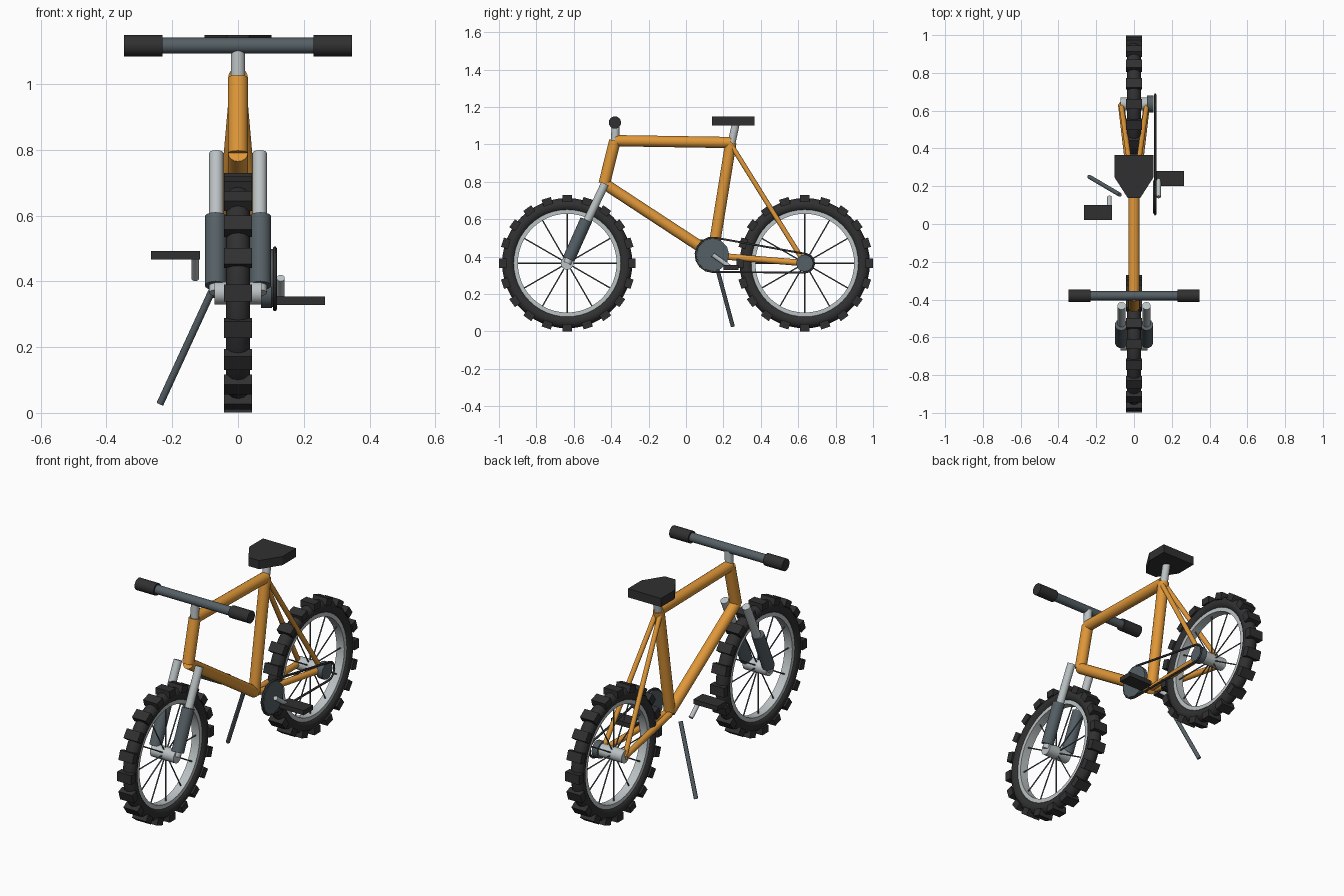
import bpy
import bmesh
from math import sin, cos, pi, radians, atan2, acos, hypot
from mathutils import Vector, Matrix

if "Cube" in bpy.data.objects:
    bpy.data.objects.remove(bpy.data.objects["Cube"], do_unlink=True)


def material(name, rgb):
    m = bpy.data.materials.new(name)
    m.use_nodes = True
    m.diffuse_color = (*rgb, 1)
    m.node_tree.nodes["Principled BSDF"].inputs["Base Color"].default_value = (*rgb, 1)
    return m


ORANGE = material("orange paint", (0.74, 0.31, 0.04))
BLACK = material("black rubber", (0.03, 0.03, 0.03))
SLATE = material("slate metal", (0.09, 0.115, 0.13))
SILVER = material("silver metal", (0.5, 0.54, 0.55))


def finish(name, bm, mat, smooth=True):
    bmesh.ops.recalc_face_normals(bm, faces=bm.faces)
    mesh = bpy.data.meshes.new(name)
    bm.to_mesh(mesh)
    bm.free()
    obj = bpy.data.objects.new(name, mesh)
    bpy.context.collection.objects.link(obj)
    mesh.materials.append(mat)
    if smooth:
        bpy.ops.object.select_all(action="DESELECT")
        obj.select_set(True)
        bpy.context.view_layer.objects.active = obj
        bpy.ops.object.shade_smooth_by_angle(angle=radians(40))
    return obj


def add_rod(bm, a, b, r, sides=16):
    a, b = Vector(a), Vector(b)
    d = b - a
    place = Matrix.Translation((a + b) / 2) @ d.to_track_quat("Z", "Y").to_matrix().to_4x4()
    bmesh.ops.create_cone(bm, cap_ends=True, segments=sides, radius1=r, radius2=r,
                          depth=d.length, matrix=place)


def rod(name, a, b, r, mat, sides=16):
    bm = bmesh.new()
    add_rod(bm, a, b, r, sides)
    return finish(name, bm, mat)


def box(name, centre, size, mat):
    bm = bmesh.new()
    bmesh.ops.create_cube(bm, size=1, matrix=Matrix.Translation(centre) @ Matrix.Diagonal((*size, 1)))
    return finish(name, bm, mat, False)


def lathe(name, profile, centre, mat, steps=48):
    # Closed (x, radius) profile spun around the x axis
    bm = bmesh.new()
    rings = []
    for i in range(steps):
        t = 2 * pi * i / steps
        rings.append([bm.verts.new((x, centre[0] + r * cos(t), centre[1] + r * sin(t)))
                      for x, r in profile])
    n = len(profile)
    for i in range(steps):
        p, q = rings[i], rings[(i + 1) % steps]
        for j in range(n):
            k = (j + 1) % n
            bm.faces.new((p[j], p[k], q[k], q[j]))
    return finish(name, bm, mat)


# Wheels
AXLE = 0.635
HUB_Z = 0.365
TYRE = [(0.037 * cos(k * pi / 6), 0.312 + 0.036 * sin(k * pi / 6)) for k in range(12)]
RIM = [(-0.024, 0.264), (0.024, 0.264), (0.024, 0.288), (-0.024, 0.288)]

for place, y in (("front", -AXLE), ("rear", AXLE)):
    lathe(place + "_tyre", TYRE, (y, HUB_Z), BLACK)
    lathe(place + "_rim", RIM, (y, HUB_Z), SILVER)
    rod(place + "_hub", (-0.072, y, HUB_Z), (0.072, y, HUB_Z), 0.035, SILVER)
    spokes = bmesh.new()
    for i in range(12):
        t = i * pi / 6
        add_rod(spokes, (0, y, HUB_Z), (0, y + 0.27 * cos(t), HUB_Z + 0.27 * sin(t)), 0.0035, 6)
    finish(place + "_spokes", spokes, SLATE)
    knobs = bmesh.new()
    for i in range(20):
        spin = Matrix.Rotation(i * pi / 10, 4, "X")
        bmesh.ops.create_cube(knobs, size=1, matrix=Matrix.Translation((0, y, HUB_Z)) @ spin
                              @ Matrix.Translation((0, 0.345, 0))
                              @ Matrix.Diagonal((0.086, 0.038, 0.052, 1)))
    finish(place + "_tread_knobs", knobs, BLACK, False)

# Frame tubes
HEAD_TOP = (0, -0.38, 1.02)
HEAD_LOW = (0, -0.437, 0.79)
SEAT_TOP = (0, 0.24, 1.01)
CRANK = (0, 0.143, 0.41)
rod("head_tube", HEAD_LOW, HEAD_TOP, 0.031, ORANGE)
rod("top_tube", HEAD_TOP, SEAT_TOP, 0.03, ORANGE)
rod("seat_tube", SEAT_TOP, CRANK, 0.03, ORANGE)
rod("down_tube", HEAD_LOW, CRANK, 0.03, ORANGE)

# Paired stays and fork legs
for side, s in (("left", 1), ("right", -1)):
    rod(side + "_seat_stay", (s * 0.012, 0.24, 1.0), (s * 0.068, AXLE, HUB_Z), 0.013, ORANGE)
    rod(side + "_chain_stay", (s * 0.012, 0.16, 0.405), (s * 0.068, AXLE, HUB_Z), 0.017, ORANGE)
    rod(side + "_fork_upper", (s * 0.066, -0.433, 0.79), (s * 0.066, AXLE * -1, HUB_Z), 0.022, SILVER)
    rod(side + "_fork_lower", (s * 0.068, -0.533, 0.597), (s * 0.068, -0.627, 0.387), 0.033, SLATE)
    rod(side + "_grip", (s * 0.23, -0.38, 1.117), (s * 0.347, -0.38, 1.117), 0.033, BLACK)

# Handlebar and seat
rod("stem", (0, -0.38, 1.0), (0, -0.376, 1.11), 0.022, SILVER)
rod("handlebar", (-0.3, -0.38, 1.117), (0.3, -0.38, 1.117), 0.024, SLATE)
rod("seat_post", (0, 0.24, 0.99), (0, 0.268, 1.12), 0.021, SILVER)
bm = bmesh.new()
outline = [(-0.102, 0.365), (-0.102, 0.245), (-0.033, 0.138),
           (0.033, 0.138), (0.102, 0.245), (0.102, 0.365)]
base = bm.faces.new([bm.verts.new((x, y, 1.102)) for x, y in outline])
top = bmesh.ops.extrude_face_region(bm, geom=[base])["geom"]
bmesh.ops.translate(bm, vec=(0, 0, 0.048), verts=[v for v in top if isinstance(v, bmesh.types.BMVert)])
finish("saddle", bm, BLACK, False)

# Sprockets
rod("chainring", (0.1, CRANK[1], CRANK[2]), (0.119, CRANK[1], CRANK[2]), 0.088, SLATE, 12)
rod("rear_sprocket", (0.07, AXLE, HUB_Z), (0.104, AXLE, HUB_Z), 0.046, SLATE, 12)

# Chain looped around both sprockets
R_FRONT, R_REAR = 0.092, 0.05
dy, dz = AXLE - CRANK[1], HUB_Z - CRANK[2]
heading = atan2(dz, dy)
lean = acos((R_FRONT - R_REAR) / hypot(dy, dz))
path = []
for i in range(9):
    t = heading + lean + (2 * pi - 2 * lean) * i / 8
    path.append((0.112, CRANK[1] + R_FRONT * cos(t), CRANK[2] + R_FRONT * sin(t)))
for i in range(7):
    t = heading - lean + 2 * lean * i / 6
    path.append((0.112, AXLE + R_REAR * cos(t), HUB_Z + R_REAR * sin(t)))
curve = bpy.data.curves.new("chain", "CURVE")
curve.dimensions = "3D"
curve.bevel_depth = 0.006
curve.bevel_resolution = 1
loop = curve.splines.new("POLY")
loop.points.add(len(path) - 1)
for point, co in zip(loop.points, path):
    point.co = (*co, 1)
loop.use_cyclic_u = True
curve.materials.append(BLACK)
bpy.context.collection.objects.link(bpy.data.objects.new("chain", curve))

# Cranks and pedals
for side, s, y, z in (("left", 1, 0.24, 0.341), ("right", -1, 0.06, 0.479)):
    rod(side + "_crank", (s * 0.13, CRANK[1], CRANK[2]), (s * 0.13, y, z), 0.012, SILVER)
    box(side + "_pedal", (s * 0.19, y, z), (0.148, 0.08, 0.026), BLACK)

# Kickstand
rod("kickstand", (-0.075, 0.155, 0.38), (-0.237, 0.25, 0.028), 0.011, SLATE)
